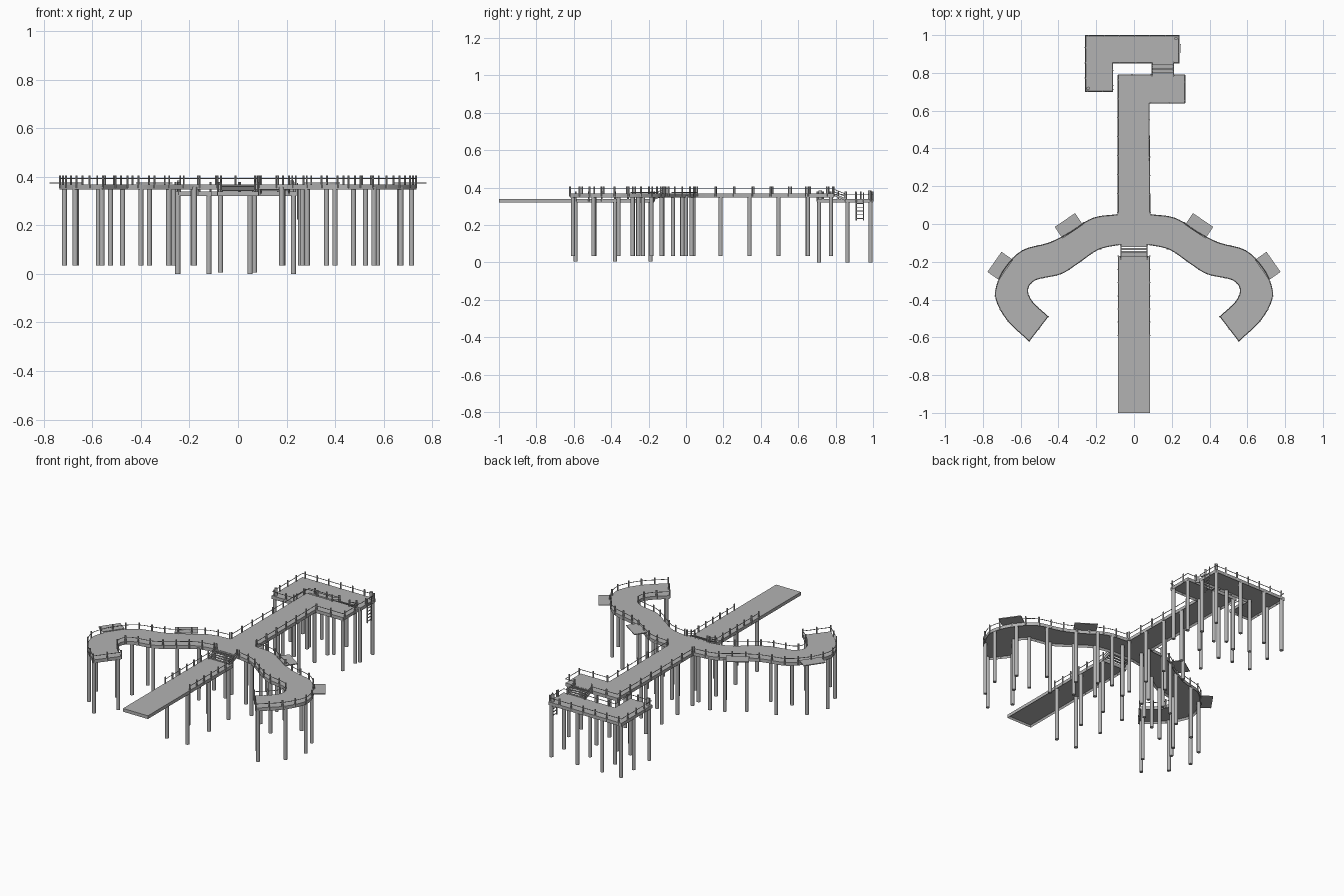
import bpy, bmesh, math
from mathutils import Vector, Matrix

cube = bpy.data.objects.get("Cube")
if cube:
    bpy.data.objects.remove(cube, do_unlink=True)

GREY = (0.45, 0.45, 0.45, 1)
mat = bpy.data.materials.new("weathered grey")
mat.use_nodes = True
mat.diffuse_color = GREY
mat.node_tree.nodes["Principled BSDF"].inputs["Base Color"].default_value = GREY

HIGH, LOW = 0.368, 0.34      # walking surface heights
THICK = 0.02


def add_object(name, bm):
    bmesh.ops.recalc_face_normals(bm, faces=bm.faces)
    mesh = bpy.data.meshes.new(name)
    bm.to_mesh(mesh)
    bm.free()
    mesh.materials.append(mat)
    obj = bpy.data.objects.new(name, mesh)
    bpy.context.collection.objects.link(obj)
    return obj


def smooth(obj):
    bpy.ops.object.select_all(action='DESELECT')
    obj.select_set(True)
    bpy.context.view_layer.objects.active = obj
    bpy.ops.object.shade_smooth_by_angle(angle=math.radians(50))


def spline(pts, steps=4):
    """Smooth path through the points."""
    p = [Vector(q) for q in pts]
    p = [2 * p[0] - p[1]] + p + [2 * p[-1] - p[-2]]
    out = []
    for a, b, c, d in zip(p, p[1:], p[2:], p[3:]):
        for i in range(steps):
            t = i / steps
            out.append(0.5 * (2 * b + (c - a) * t + (2 * a - 5 * b + 4 * c - d) * t**2
                              + (3 * b - a - 3 * c + d) * t**3))
    return out + [p[-2]]


def mirror(pts):
    return [Vector((-q[0], q[1])) for q in pts]


def deck(name, outline, top):
    """Slab with a hollow underside framed by edge beams."""
    bm = bmesh.new()
    face = bm.faces.new([bm.verts.new((p[0], p[1], top)) for p in outline])
    low = bmesh.ops.extrude_face_region(bm, geom=[face], use_keep_orig=True)["geom"]
    verts = [g for g in low if isinstance(g, bmesh.types.BMVert)]
    under = [g for g in low if isinstance(g, bmesh.types.BMFace)][0]
    bmesh.ops.translate(bm, verts=verts, vec=(0, 0, -THICK))
    bmesh.ops.recalc_face_normals(bm, faces=bm.faces)
    bmesh.ops.inset_individual(bm, faces=[under], thickness=0.008)
    bmesh.ops.translate(bm, verts=under.verts, vec=(0, 0, THICK * 0.6))
    smooth(add_object(name, bm))


def cylinder(bm, x, y, z0, z1, r, sides):
    bmesh.ops.create_cone(bm, cap_ends=True, segments=sides, radius1=r, radius2=r,
                          depth=z1 - z0, matrix=Matrix.Translation((x, y, (z0 + z1) / 2)))


def box(bm, centre, size, angle=0, tilt=0):
    m = (Matrix.Translation(centre) @ Matrix.Rotation(angle, 4, 'Z')
         @ Matrix.Rotation(tilt, 4, 'X') @ Matrix.Diagonal((*size, 1)))
    bmesh.ops.create_cube(bm, size=1, matrix=m)


def piles(name, points, z0, z1):
    bm = bmesh.new()
    for x, y in points:
        cylinder(bm, x, y, z0, z1, 0.011, 10)
    smooth(add_object(name, bm))


def rod(name, paths, r):
    """Thin rails, each following a path."""
    bm = bmesh.new()
    for path in paths:
        for a, b in zip(path, path[1:]):
            d = b - a
            m = Matrix.Translation((a + b) / 2) @ d.to_track_quat('Z', 'Y').to_matrix().to_4x4()
            bmesh.ops.create_cone(bm, cap_ends=True, segments=5, radius1=r, radius2=r,
                                  depth=d.length, matrix=m)
    add_object(name, bm)


def railing(name, path, top, spacing):
    """Evenly spaced posts along a path, joined by one rail."""
    path = [Vector(p[:2]) for p in path]
    lengths = [(b - a).length for a, b in zip(path, path[1:])]
    total = sum(lengths)
    count = max(1, round(total / spacing))
    bm = bmesh.new()
    for i in range(count + 1):
        s, k = total * i / count, 0
        while k < len(lengths) - 1 and s > lengths[k]:
            s -= lengths[k]
            k += 1
        p = path[k].lerp(path[k + 1], s / lengths[k])
        cylinder(bm, p.x, p.y, top - 0.015, top + 0.038, 0.0045, 6)
    add_object(name + "_posts", bm)
    rod(name + "_rail", [[Vector((p.x, p.y, top + 0.025)) for p in path]], 0.002)


def stairs(name, x0, x1, y0, y1):
    """Open treads from the high deck at y0 to the low deck at y1."""
    bm = bmesh.new()
    steps, run, drop = 5, y1 - y0, LOW - HIGH
    for i in range(steps):
        t = (i + 0.5) / steps
        box(bm, ((x0 + x1) / 2, y0 + run * t, HIGH + drop * t), (x1 - x0, 0.011, 0.004))
    for x in (x0, x1):
        box(bm, (x, (y0 + y1) / 2, (HIGH + LOW) / 2 - 0.004),
            (0.005, math.hypot(run, drop), 0.012), tilt=math.atan2(drop, run))
        for y, z in ((y0, HIGH), (y1, LOW)):
            cylinder(bm, x, y, z - 0.015, z + 0.038, 0.0045, 6)
    add_object(name, bm)
    rod(name + "_handrail", [[Vector((x, y0, HIGH + h)), Vector((x, y1, LOW + h))]
                             for x in (x0, x1) for h in (0.012, 0.025)], 0.002)


# Curved arm edges, for the +x side
outer = spline([(0.09, 0.05), (0.22, 0.03), (0.34, -0.045), (0.45, -0.1), (0.59, -0.14),
                (0.68, -0.23), (0.725, -0.32), (0.73, -0.4), (0.67, -0.51), (0.555, -0.62)])
inner = spline([(0.085, -0.11), (0.19, -0.135), (0.3, -0.21), (0.39, -0.265), (0.52, -0.295),
                (0.562, -0.345), (0.54, -0.41), (0.455, -0.49)])
walk_left = [Vector(p) for p in ((0.085, 0.06), (0.08, 0.64), (0.27, 0.64), (0.27, 0.79), (0.21, 0.79))]
walk_right = [Vector(p) for p in ((-0.085, 0.06), (-0.085, 0.79), (0.09, 0.79))]

# Main raised deck
deck("main_deck", mirror(inner) + mirror(outer)[::-1] + walk_right[:2]
     + walk_left[:4][::-1] + outer + inner[::-1], HIGH)
railing("walkway_left", walk_left, HIGH, 0.1)
railing("walkway_right", walk_right, HIGH, 0.1)
for side, flip in (("left", lambda p: p), ("right", mirror)):
    railing(side + "_arm_outer", flip(outer), HIGH, 0.075)
    railing(side + "_arm_inner", flip(inner), HIGH, 0.075)
    railing(side + "_arm_end", flip([outer[-1], inner[-1]]), HIGH, 0.07)

# Low front gangway and low rear platform
deck("front_gangway", [(-0.085, -1), (0.085, -1), (0.085, -0.17), (-0.085, -0.17)], LOW)
for side, x in (("left", 0.083), ("right", -0.083)):
    railing(side + "_gangway", [(x, -0.17), (x, -0.59)], LOW, 0.07)
deck("rear_platform", [(-0.26, 0.7), (-0.11, 0.7), (-0.11, 0.85), (0.24, 0.85),
                       (0.24, 1), (-0.26, 1)], LOW)
railing("rear_platform_outside", [(0.21, 0.853), (0.237, 0.853), (0.237, 0.997), (-0.257, 0.997),
                                  (-0.257, 0.703), (-0.113, 0.703), (-0.113, 0.853),
                                  (0.09, 0.853)], LOW, 0.08)
stairs("front_stairs", -0.07, 0.07, -0.11, -0.185)
stairs("rear_stairs", 0.095, 0.21, 0.785, 0.855)

# Supporting piles
arm_points = [(0.185, 0.03), (0.265, 0), (0.365, -0.07), (0.525, -0.13), (0.665, -0.23),
              (0.715, -0.36), (0.67, -0.495), (0.56, -0.605), (0.18, -0.125), (0.285, -0.185),
              (0.4, -0.255), (0.525, -0.285), (0.575, -0.36), (0.475, -0.49)]
piles("left_arm_piles", arm_points, 0.035, HIGH - 0.01)
piles("right_arm_piles", mirror(arm_points), 0.035, HIGH - 0.01)
piles("walkway_piles", [(x, y) for x in (-0.072, 0.068)
                        for y in (-0.02, 0.04, 0.185, 0.34, 0.495, 0.65, 0.775)]
      + [(0.258, 0.652), (0.258, 0.775)], 0.035, HIGH - 0.01)
piles("gangway_piles", [(x, y) for x in (-0.072, 0.068) for y in (-0.59, -0.38, -0.19)],
      0.005, LOW - 0.01)
piles("platform_piles", [(x, y) for x in (-0.248, -0.12, 0.05, 0.228) for y in (0.863, 0.987)]
      + [(-0.248, 0.712), (-0.12, 0.712)], 0, LOW - 0.01)

# Mooring posts on the platform corners
bm = bmesh.new()
for x, y in ((-0.243, 0.718), (0.222, 0.982)):
    cylinder(bm, x, y, LOW - 0.01, LOW + 0.045, 0.009, 10)
smooth(add_object("mooring_posts", bm))

# Ladder at the platform end
bm = bmesh.new()
for y in (0.91, 0.95):
    cylinder(bm, 0.245, y, 0.225, 0.375, 0.003, 6)
for i in range(6):
    box(bm, (0.245, 0.93, 0.235 + i * 0.02), (0.004, 0.04, 0.004))
add_object("platform_ladder", bm)

# Flat boards overhanging the outer rail
bm = bmesh.new()
for s in (1, -1):
    for x, y, angle in ((0.345, -0.01, -34), (0.708, -0.222, -55)):
        box(bm, (s * x, y, 0.374), (0.13, 0.075, 0.005), angle=s * math.radians(angle))
add_object("overhanging_boards", bm)
